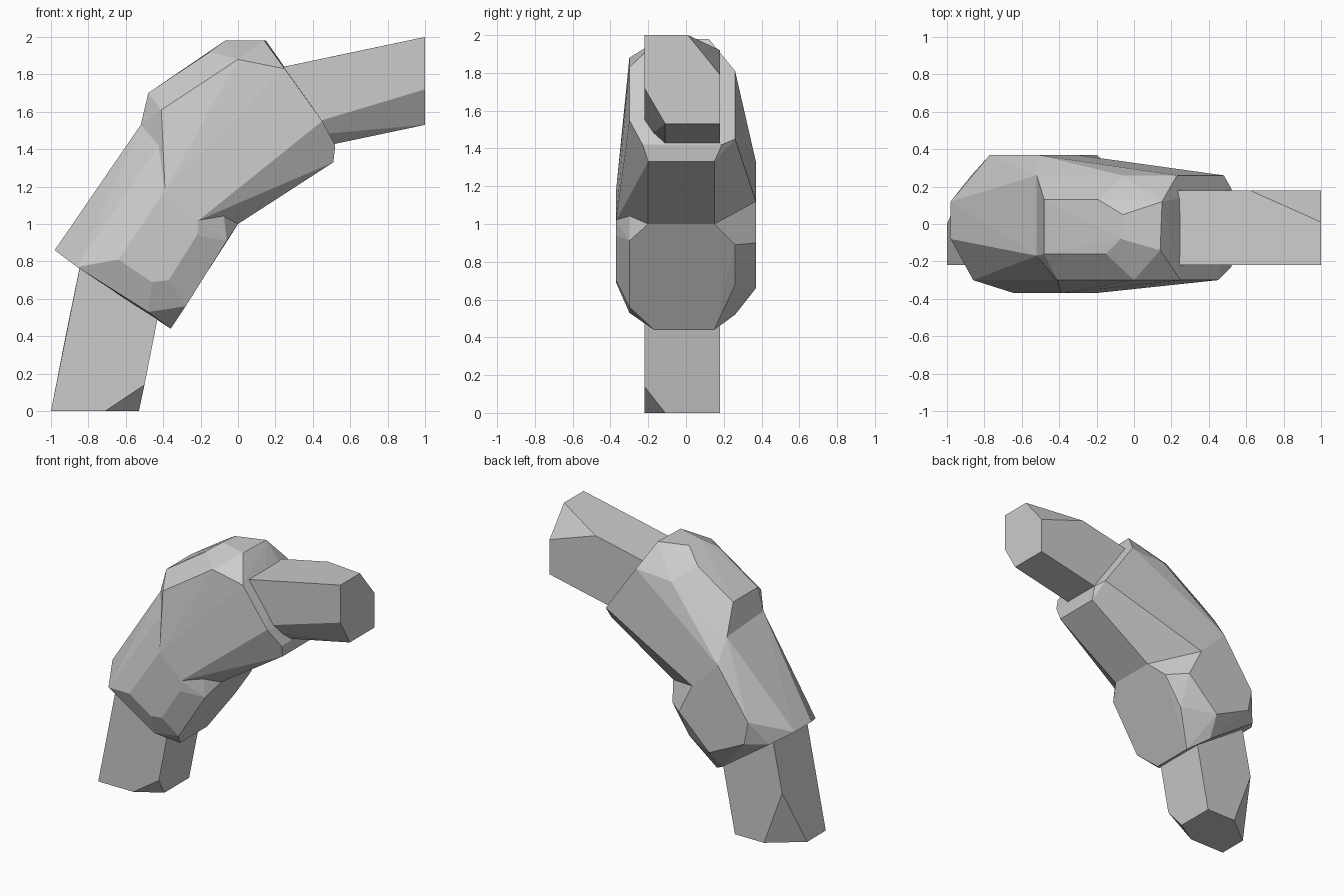
import bpy
import bmesh
from mathutils import Vector

# Remove the default cube only
default_cube = bpy.data.objects.get("Cube")
if default_cube is not None:
    bpy.data.objects.remove(default_cube, do_unlink=True)


def make_material(name, colour):
    material = bpy.data.materials.new(name)
    material.use_nodes = True
    material.diffuse_color = colour
    shader = material.node_tree.nodes["Principled BSDF"]
    shader.inputs["Base Color"].default_value = colour
    shader.inputs["Roughness"].default_value = 0.8
    return material


light_grey = make_material("light grey", (0.6, 0.6, 0.6, 1))


def section(y, *outline):
    """Points of an (x, z) outline lying in one plane across the depth."""
    return [Vector((x, y, z)) for x, z in outline]


def faceted_solid(name, points):
    """Convex faceted block wrapped around the given section points."""
    mesh = bpy.data.meshes.new(name)
    bm = bmesh.new()
    for point in points:
        bm.verts.new(point)
    hull = bmesh.ops.convex_hull(bm, input=bm.verts[:])
    unused = {g for g in hull["geom_interior"] + hull["geom_unused"]
              if isinstance(g, bmesh.types.BMVert)}
    bmesh.ops.delete(bm, geom=list(unused), context="VERTS")
    # Merge nearly flat triangles into clean facets
    bmesh.ops.dissolve_limit(bm, angle_limit=0.04,
                             verts=bm.verts[:], edges=bm.edges[:])
    bmesh.ops.recalc_face_normals(bm, faces=bm.faces[:])
    bm.to_mesh(mesh)
    bm.free()
    mesh.materials.append(light_grey)
    solid = bpy.data.objects.new(name, mesh)
    bpy.context.scene.collection.objects.link(solid)
    return solid


# Depth planes shared by the parts
limb_front, limb_back = -0.22, 0.18
body_front, body_back = -0.3, 0.26
bump_front, bump_back = -0.37, 0.37

# Elbow ring, shared by both halves of the sleeve
elbow_ring = (
    section(body_front, (-0.42, 1.43), (-0.08, 1.08))
    + section(bump_front, (-0.39, 1.18), (-0.21, 1.02))
    + section(-0.2, (0, 1))
    + section(0.15, (0, 1))
    + section(body_back, (-0.23, 1.2), (-0.52, 1.5))
    + section(bump_back, (-0.52, 1.33), (-0.31, 1.12))
    + section(-0.17, (-0.52, 1.53))
)

# Lower half of the sleeve with a raised pad on each side
lower_sleeve = faceted_solid(
    "lower_sleeve",
    elbow_ring
    + section(bump_front, (-0.64, 0.81), (-0.46, 0.69),
              (-0.37, 0.7), (-0.22, 0.94))
    + section(body_front, (-0.86, 0.77), (-0.48, 0.53),
              (-0.28, 0.56), (-0.06, 0.91))
    + section(-0.31, (-0.41, 0.57))
    + section(-0.17, (-0.36, 0.44))
    + section(-0.08, (-0.98, 0.86))
    + section(0.12, (-0.98, 0.86))
    + section(0.15, (-0.36, 0.44))
    + section(body_back, (-0.87, 0.79), (-0.48, 0.52),
              (-0.21, 0.68), (-0.07, 0.89))
    + section(bump_back, (-0.2, 0.9), (-0.45, 0.66),
              (-0.74, 0.8), (-0.77, 0.97)),
)

# Upper half of the sleeve with a bevelled crown
upper_sleeve = faceted_solid(
    "upper_sleeve",
    elbow_ring
    + section(body_front, (-0.41, 1.61), (0, 1.88),
              (0.25, 1.83), (0.45, 1.55))
    + section(-0.23, (0.52, 1.42))
    + section(-0.2, (0.51, 1.33))
    + section(-0.16, (-0.48, 1.7), (-0.15, 1.92))
    + section(-0.14, (0.14, 1.98))
    + section(-0.08, (-0.07, 1.98))
    + section(0.05, (-0.06, 1.98))
    + section(0.12, (0.15, 1.98))
    + section(0.13, (-0.48, 1.7), (-0.19, 1.89))
    + section(0.15, (0.51, 1.33))
    + section(0.19, (0.52, 1.42))
    + section(body_back, (-0.06, 1.79), (0.23, 1.81), (0.48, 1.45)),
)

# Lower limb, with two clipped corners at its foot
lower_limb = faceted_solid(
    "lower_limb",
    section(limb_front, (-1, 0), (-0.71, 0), (-0.5, 0.14),
            (-0.36, 0.85), (-0.82, 0.9))
    + section(-0.11, (-0.53, 0))
    + section(0, (-1, 0))
    + section(limb_back, (-0.92, 0.41), (-0.77, 0), (-0.53, 0),
              (-0.36, 0.85), (-0.82, 0.9)),
)

# Upper limb, clipped along its lower front edge and upper back corner
upper_limb = faceted_solid(
    "upper_limb",
    section(limb_front, (1, 2), (1, 1.72), (0.1, 1.45), (0.1, 1.81))
    + section(-0.11, (1, 1.53), (0.1, 1.34))
    + section(0.01, (1, 2))
    + section(limb_back, (1, 1.79), (0.62, 1.92), (1, 1.53),
              (0.1, 1.34), (0.1, 1.81)),
)
